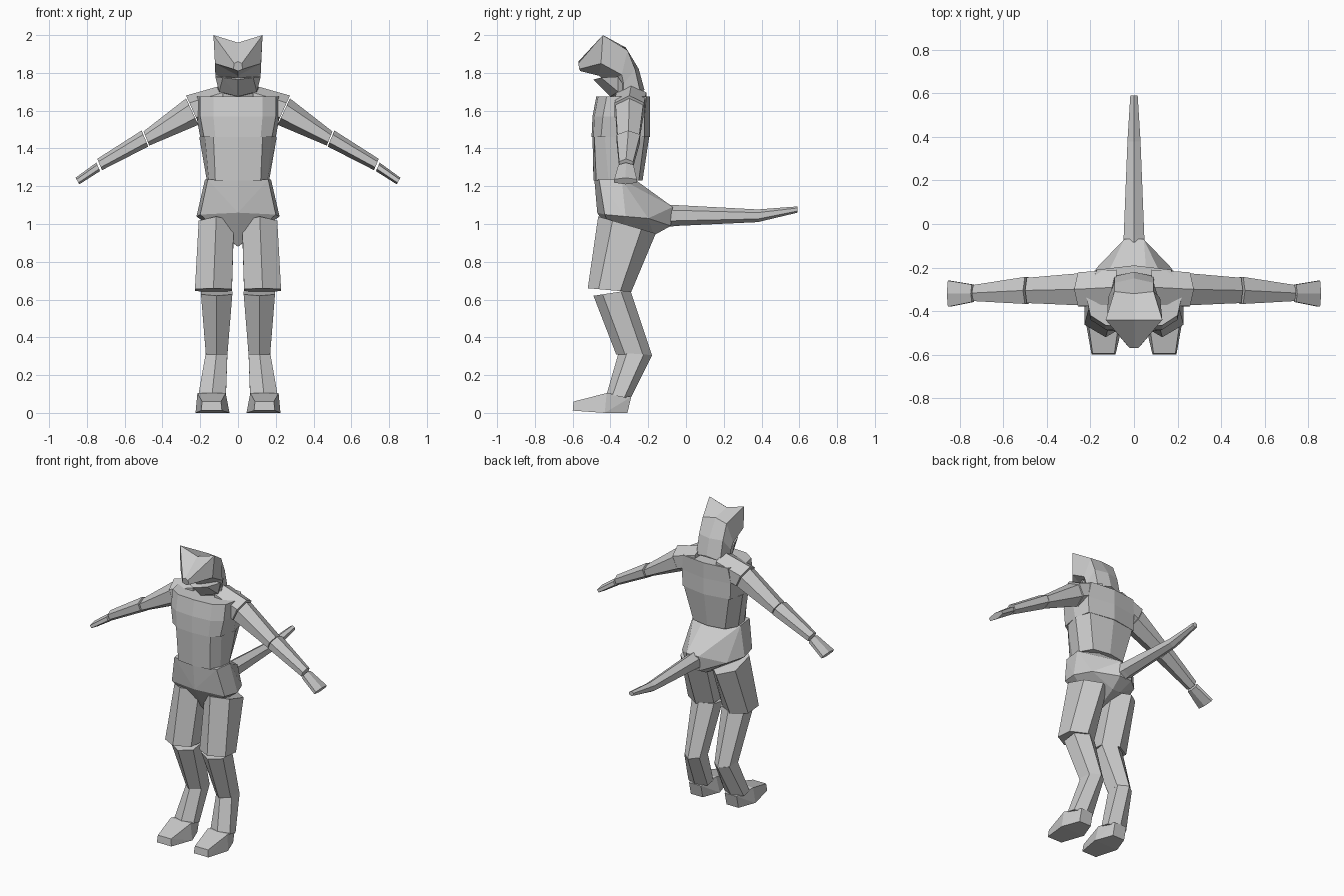
import bpy, bmesh, math
from mathutils import Vector


def finish(name, bm):
    bmesh.ops.recalc_face_normals(bm, faces=bm.faces)
    me = bpy.data.meshes.new(name)
    bm.to_mesh(me)
    bm.free()
    bpy.context.collection.objects.link(bpy.data.objects.new(name, me))


def loft(name, rings):
    """Skin a chain of rings and cap both ends."""
    bm = bmesh.new()
    vs = [[bm.verts.new(p) for p in r] for r in rings]
    n = len(vs[0])
    for a, b in zip(vs, vs[1:]):
        for i in range(n):
            j = (i + 1) % n
            bm.faces.new((a[i], a[j], b[j], b[i]))
    bm.faces.new(vs[0])
    bm.faces.new(vs[-1])
    finish(name, bm)


def hull(name, pts):
    bm = bmesh.new()
    for p in pts:
        bm.verts.new(p)
    bmesh.ops.convex_hull(bm, input=bm.verts)
    finish(name, bm)


def sym(half):
    """Close a half ring (centre to centre) by mirroring in x."""
    return half + [(-x, y, z) for x, y, z in half[-2:0:-1]]


def both(pts):
    return pts + [(-x, y, z) for x, y, z in pts if x]


def hexring(a, b, axis, w, s=1):
    """Hexagon with corners at a and b and half width w along axis."""
    a, b = Vector(a), Vector(b)
    out = []
    for k in range(6):
        t = k * math.pi / 3
        p = (a + b) / 2 + (a - b) / 2 * math.cos(t) + Vector(axis) * (w * math.sin(t) / 0.866)
        out.append((p.x * s, p.y, p.z))
    return out


# Torso: chest and abdomen
def level(z, pts):
    return sym([(x, y, z) for x, y in pts])


loft("chest", [
    level(1.46, [(0, -.5), (.12, -.49), (.18, -.45), (.2, -.33), (.18, -.22), (0, -.19)]),
    level(1.57, [(0, -.495), (.13, -.485), (.2, -.44), (.22, -.33), (.185, -.22), (0, -.19)]),
    level(1.675, [(0, -.475), (.13, -.465), (.2, -.42), (.22, -.33), (.17, -.21), (0, -.19)])])
loft("abdomen", [
    level(1.23, [(0, -.49), (.12, -.475), (.155, -.41), (.165, -.33), (.12, -.25), (0, -.23)]),
    level(1.46, [(0, -.495), (.13, -.485), (.175, -.43), (.205, -.32), (.17, -.22), (0, -.195)])])

# Pelvis and tail
hull("pelvis", both([
    (0, -.485, 1.235), (.16, -.46, 1.235), (.175, -.34, 1.235), (.06, -.27, 1.235),
    (.2, -.43, 1.05), (.22, -.32, 1.04), (.17, -.2, 1.03), (.045, -.07, 1.09),
    (.045, -.08, .99), (0, -.47, 1.06), (0, -.36, .88), (.03, -.17, .94)]))
loft("tail", [hexring((0, y, t), (0, y, b), (1, 0, 0), w) for y, t, b, w in
              [(-.14, 1.105, .98, .055), (-.05, 1.1, .99, .047), (.38, 1.077, 1.01, .03),
               (.59, 1.093, 1.06, .017)]])

# Head with pointed ears, jaw and neck
loft("head", [
    sym([(0, -.57, 1.86), (.02, -.57, 1.85), (.025, -.565, 1.82), (0, -.56, 1.81)]),
    sym([(0, -.44, 1.96), (.13, -.44, 2.0), (.122, -.45, 1.85), (0, -.46, 1.785)]),
    sym([(0, -.32, 1.935), (.09, -.31, 1.92), (.12, -.34, 1.79), (0, -.42, 1.75)]),
    sym([(0, -.25, 1.82), (.09, -.27, 1.82), (.11, -.33, 1.74), (0, -.4, 1.72)]),
    sym([(0, -.22, 1.71), (.09, -.24, 1.69), (.1, -.33, 1.66), (0, -.39, 1.66)])])
hull("jaw", both([
    (0, -.49, 1.765), (.08, -.45, 1.775), (.12, -.36, 1.78), (.1, -.36, 1.70),
    (0, -.4, 1.675), (.08, -.3, 1.69)]))

for side, s in (("left", 1), ("right", -1)):
    def limb(name, axis, rings):
        loft(name + "_" + side, [hexring(a, b, axis, w, s) for a, b, w in rings])

    # Arm segments
    Y = (0, 1, 0)
    limb("shoulder", Y, [
        ((.08, -.29, 1.735), (.08, -.29, 1.58), .08),
        ((.275, -.3, 1.68), (.205, -.3, 1.525), .078)])
    limb("upper_arm", Y, [
        ((.275, -.3, 1.665), (.21, -.3, 1.525), .073),
        ((.5, -.305, 1.49), (.47, -.305, 1.415), .058)])
    limb("forearm", Y, [
        ((.51, -.305, 1.495), (.475, -.305, 1.41), .062),
        ((.745, -.317, 1.345), (.72, -.317, 1.285), .037)])
    limb("hand", Y, [
        ((.75, -.318, 1.325), (.73, -.318, 1.28), .04),
        ((.86, -.32, 1.245), (.84, -.32, 1.21), .06)])

    # Leg segments
    X = (1, 0, 0)
    limb("thigh", X, [
        ((.115, -.465, 1.04), (.115, -.16, .95), .093),
        ((.13, -.52, .66), (.13, -.29, .64), .098)])
    limb("shin", X, [
        ((.113, -.49, .62), (.113, -.295, .65), .083),
        ((.113, -.37, .31), (.113, -.18, .305), .057)])
    limb("ankle", X, [
        ((.113, -.355, .325), (.113, -.18, .305), .057),
        ((.137, -.42, .1), (.137, -.295, .075), .073)])

    # Foot
    hull("foot_" + side, [(x * s, y, z) for x, y, z in [
        (.09, -.595, .06), (.19, -.595, .06), (.085, -.6, .012), (.195, -.6, .012),
        (.065, -.42, .105), (.215, -.42, .105), (.045, -.43, 0), (.225, -.43, 0),
        (.09, -.29, .085), (.18, -.29, .085), (.09, -.31, 0), (.18, -.31, 0)]])
